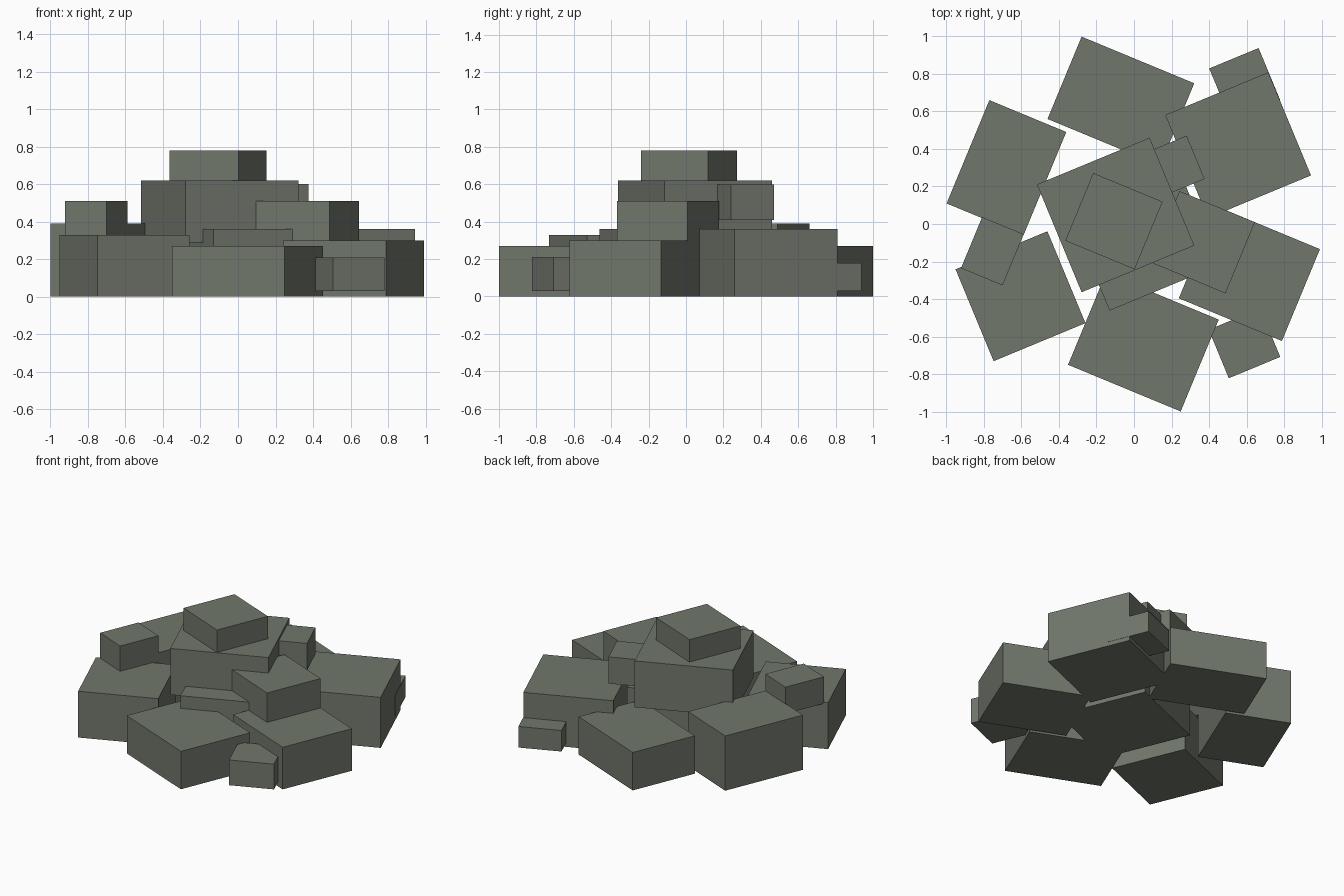
import bpy, math
from mathutils import Matrix

# One weathered grey-green stone colour
stone = bpy.data.materials.new("grey_green_stone")
stone.diffuse_color = (0.165, 0.186, 0.15, 1)

TILT = 22.5


def block(name, x, y, width, depth, bottom, top, turn):
    """Sharp-edged rock block turned about z."""
    bpy.ops.mesh.primitive_cube_add(size=1)
    ob = bpy.context.object
    ob.name = name
    ob.data.transform(Matrix.Diagonal((width, depth, top - bottom, 1)))
    ob.location = (x, y, (bottom + top) / 2)
    ob.rotation_euler.z = math.radians(turn * TILT)
    ob.data.materials.append(stone)


# Ring of large rocks on the ground
block("back_rock", -0.07, 0.655, 0.65, 0.475, 0, 0.27, -1)
block("back_right_rock", 0.555, 0.42, 0.595, 0.595, 0, 0.36, 1)
block("back_left_rock", -0.68, 0.30, 0.444, 0.596, 0, 0.39, -1)
block("front_left_rock", -0.605, -0.385, 0.53, 0.53, 0, 0.33, 1)
block("front_right_rock", 0.615, -0.265, 0.595, 0.53, 0, 0.30, -1)
block("front_rock", 0.05, -0.63, 0.65, 0.53, 0, 0.27, -1)

# Central stack
block("core_rock", 0.04, -0.05, 0.63, 0.63, 0, 0.36, 1)
block("middle_rock", -0.098, 0.048, 0.65, 0.622, 0.29, 0.62, 1)
block("top_rock", -0.107, 0.015, 0.40, 0.39, 0.61, 0.78, -1)

# Smaller rocks resting on the ring
block("upper_right_rock", 0.365, -0.097, 0.435, 0.41, 0.29, 0.51, -1)
block("upper_left_rock", -0.755, -0.145, 0.24, 0.295, 0.32, 0.51, -1)
block("upper_back_chip", 0.19, 0.298, 0.30, 0.25, 0.41, 0.60, 1)

# Small rocks peeking out at the base
block("back_right_chip", 0.59, 0.745, 0.285, 0.30, 0.03, 0.18, 1)
block("front_right_chip", 0.589, -0.636, 0.297, 0.28, 0.03, 0.21, 1)
